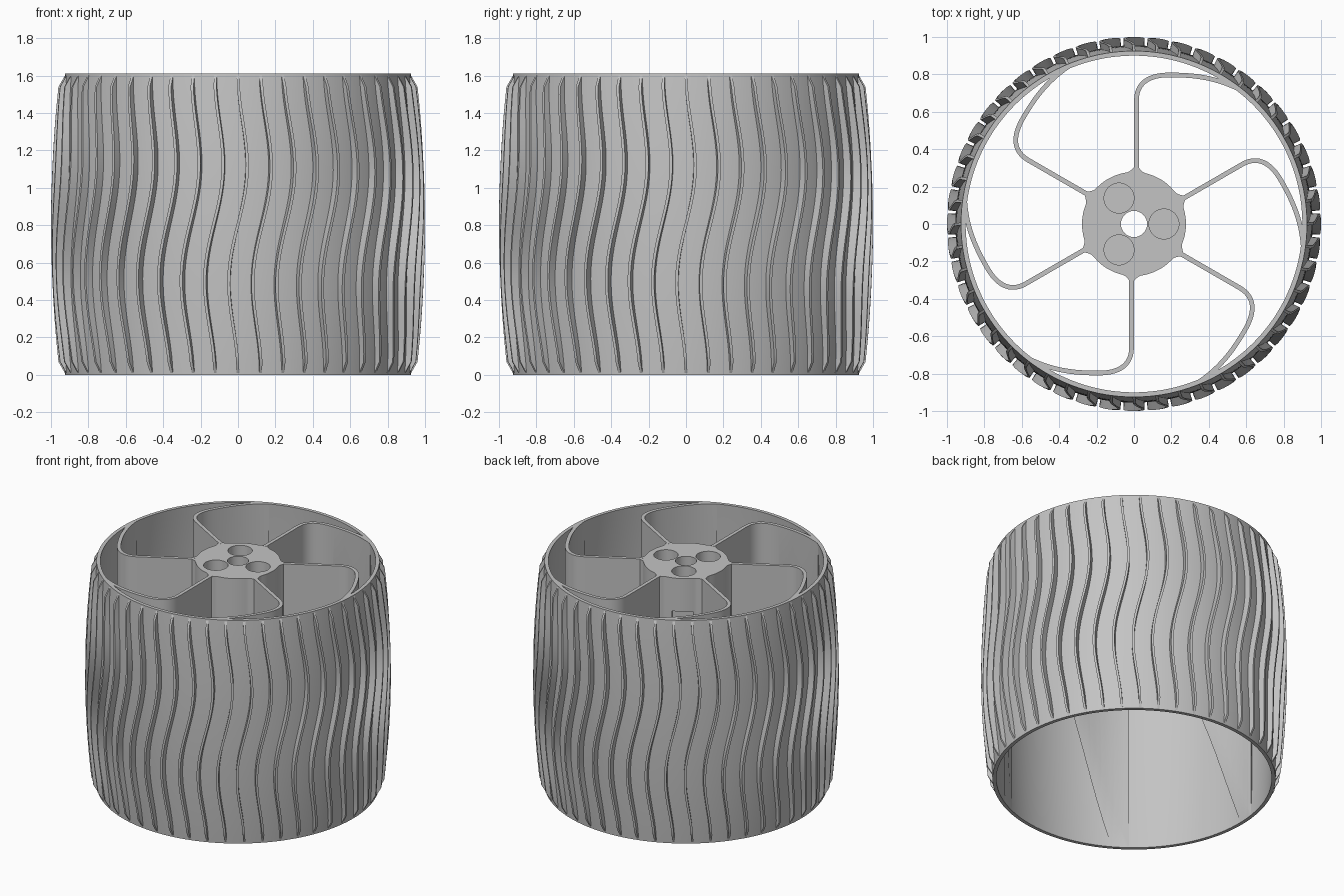
import bpy, bmesh, math
from math import sin, cos, pi, radians
from mathutils import Vector

old = bpy.data.objects.get("Cube")
if old:
    bpy.data.objects.remove(old)

H = 1.61          # wheel height
WEB = 1.07        # underside of hub and spokes
INNER = 0.9       # inner wall radius at the ends
DRUM = 0.925      # outer wall radius at the ends
RIBS = 48
RIB_ANGLE = 0.016

grey = bpy.data.materials.new("plain_grey")
grey.use_nodes = True
grey.diffuse_color = (0.55, 0.55, 0.55, 1)
bsdf = grey.node_tree.nodes["Principled BSDF"]
bsdf.inputs["Base Color"].default_value = grey.diffuse_color
bsdf.inputs["Roughness"].default_value = 0.7


def finish(bm, name):
    bmesh.ops.recalc_face_normals(bm, faces=bm.faces)
    me = bpy.data.meshes.new(name)
    bm.to_mesh(me)
    bm.free()
    me.materials.append(grey)
    ob = bpy.data.objects.new(name, me)
    bpy.context.collection.objects.link(ob)
    return ob


def smooth(ob):
    bpy.ops.object.select_all(action='DESELECT')
    ob.select_set(True)
    bpy.context.view_layer.objects.active = ob
    bpy.ops.object.shade_smooth_by_angle(angle=radians(30))


def prism(outline, z0, z1, bm):
    """Extrude a flat outline between two heights."""
    face = bm.faces.new([bm.verts.new((x, y, z0)) for x, y in outline])
    new = bmesh.ops.extrude_face_region(bm, geom=[face])["geom"]
    for v in new:
        if isinstance(v, bmesh.types.BMVert):
            v.co.z = z1


def circle(bm, r, z, n):
    return [bm.verts.new((r * cos(2 * pi * i / n), r * sin(2 * pi * i / n), z))
            for i in range(n)]


def skin(bm, rings):
    """Join a row of equal vertex loops with quads."""
    for a, b in zip(rings, rings[1:]):
        for j in range(len(a)):
            k = (j + 1) % len(a)
            bm.faces.new((a[j], a[k], b[k], b[j]))


def cut(target, cutter):
    """Subtract a cutter and discard it."""
    mod = target.modifiers.new("cut", 'BOOLEAN')
    mod.operation = 'DIFFERENCE'
    mod.solver = 'EXACT'
    mod.object = cutter
    cutter.hide_render = True
    bpy.context.view_layer.objects.active = target
    bpy.ops.object.modifier_apply(modifier=mod.name)
    bpy.data.objects.remove(cutter)


def drill(target, x, y, r, z0, z1):
    bm = bmesh.new()
    prism([(x + r * cos(i * pi / 24), y + r * sin(i * pi / 24)) for i in range(48)],
          z0, z1, bm)
    cut(target, finish(bm, "cutter"))


# Drum: thin tube, bowed slightly outward at mid height
def bow(z):
    return 1 - (2 * z / H - 1) ** 2


levels = [H * k / 24 for k in range(25)]
bm = bmesh.new()
loops = [circle(bm, DRUM + 0.03 * bow(z), z, 192) for z in levels]
loops += [circle(bm, INNER + 0.025 * bow(z), z, 192) for z in reversed(levels)]
skin(bm, loops + loops[:1])
smooth(finish(bm, "drum"))


# Tread: thin wavy ribs, chamfered at both ends
def crown(z):
    edge = min(z, H - z)
    if edge < 0.07:
        return 0.92 + 0.04 * edge / 0.07
    t = (edge - 0.07) / (H / 2 - 0.07)
    return 0.96 + 0.04 * (1 - (1 - t) ** 2)


heights = [0.005] + [0.07 + (H - 0.14) * k / 36 for k in range(37)] + [H - 0.005]
bm = bmesh.new()
for i in range(RIBS):
    rings = []
    for z in heights:
        u = pi * (2 * z / H - 1)
        a = i * 2 * pi / RIBS - pi / 2 + 0.065 * sin(u) * cos(u / 2)
        a0, a1 = a - RIB_ANGLE / 2, a + RIB_ANGLE / 2
        r0, r1 = DRUM - 0.01 + 0.03 * bow(z), crown(z)
        rings.append([bm.verts.new((r * cos(b), r * sin(b), z))
                      for r, b in ((r0, a0), (r1, a0), (r1, a1), (r0, a1))])
    skin(bm, rings)
    bm.faces.new(rings[0])
    bm.faces.new(rings[-1])
smooth(finish(bm, "tread_ribs"))


# Spokes: straight blades that hook over and merge into the wall
def bezier(p0, p1, p2, p3, n):
    out = []
    for i in range(1, n + 1):
        t = i / n
        s = 1 - t
        out.append(p0 * s**3 + p1 * (3 * s * s * t) + p2 * (3 * s * t * t) + p3 * t**3)
    return out


P = lambda x, y: Vector((x, y))
path = [P(0.013, 0.285), P(0.013, 0.66)]
path += bezier(path[-1], P(0.013, 0.755), P(0.08, 0.797), P(0.19, 0.797), 12)
path += bezier(path[-1], P(0.32, 0.797), P(0.43, 0.785), P(0.56, 0.722), 12)
left, right = [], []
for i, p in enumerate(path):
    d = (path[min(i + 1, len(path) - 1)] - path[max(i - 1, 0)]).normalized()
    n = P(-d.y, d.x) * 0.0125
    left.append(p + n)
    right.append(p - n)
# keep the blade inside the wall
outline = [p * min(1, (INNER + 0.015) / p.length) for p in left + right[::-1]]
for k in range(6):
    a = k * pi / 3
    bm = bmesh.new()
    prism([(p.x * cos(a) - p.y * sin(a), p.x * sin(a) + p.y * cos(a)) for p in outline],
          0.003, H, bm)
    spoke = finish(bm, f"spoke_{k + 1}")
    # tapered cavity below leaves only a sliver against the wall
    bm = bmesh.new()
    ends = [circle(bm, 0.91, -0.1, 128), circle(bm, 0.81, WEB, 128)]
    skin(bm, ends)
    for loop in ends:
        bm.faces.new(loop)
    cut(spoke, finish(bm, "cutter"))
    smooth(spoke)

# Hub: disc flared at each spoke
bm = bmesh.new()
rim = []
for i in range(144):
    a = 2 * pi * i / 144
    r = 0.278 + 0.03 * max(0, cos(6 * (a - pi / 2 + 0.04))) ** 6
    rim.append((r * cos(a), r * sin(a)))
prism(rim, WEB, H - 0.001, bm)
hub = finish(bm, "hub")

# Axle bore and three blind pockets
drill(hub, 0, 0, 0.07, WEB - 0.1, H + 0.1)
for k in range(3):
    a = k * 2 * pi / 3
    drill(hub, 0.16 * cos(a), 0.16 * sin(a), 0.08, H - 0.45, H + 0.1)

# Square recess in the hub side
a = radians(120)
u, v = P(cos(a), sin(a)), P(-sin(a), cos(a))
corners = [u * 0.25 - v * 0.068, u * 0.4 - v * 0.068, u * 0.4 + v * 0.068, u * 0.25 + v * 0.068]
bm = bmesh.new()
prism([(p.x, p.y) for p in corners], 1.235, 1.37, bm)
cut(hub, finish(bm, "cutter"))
smooth(hub)
